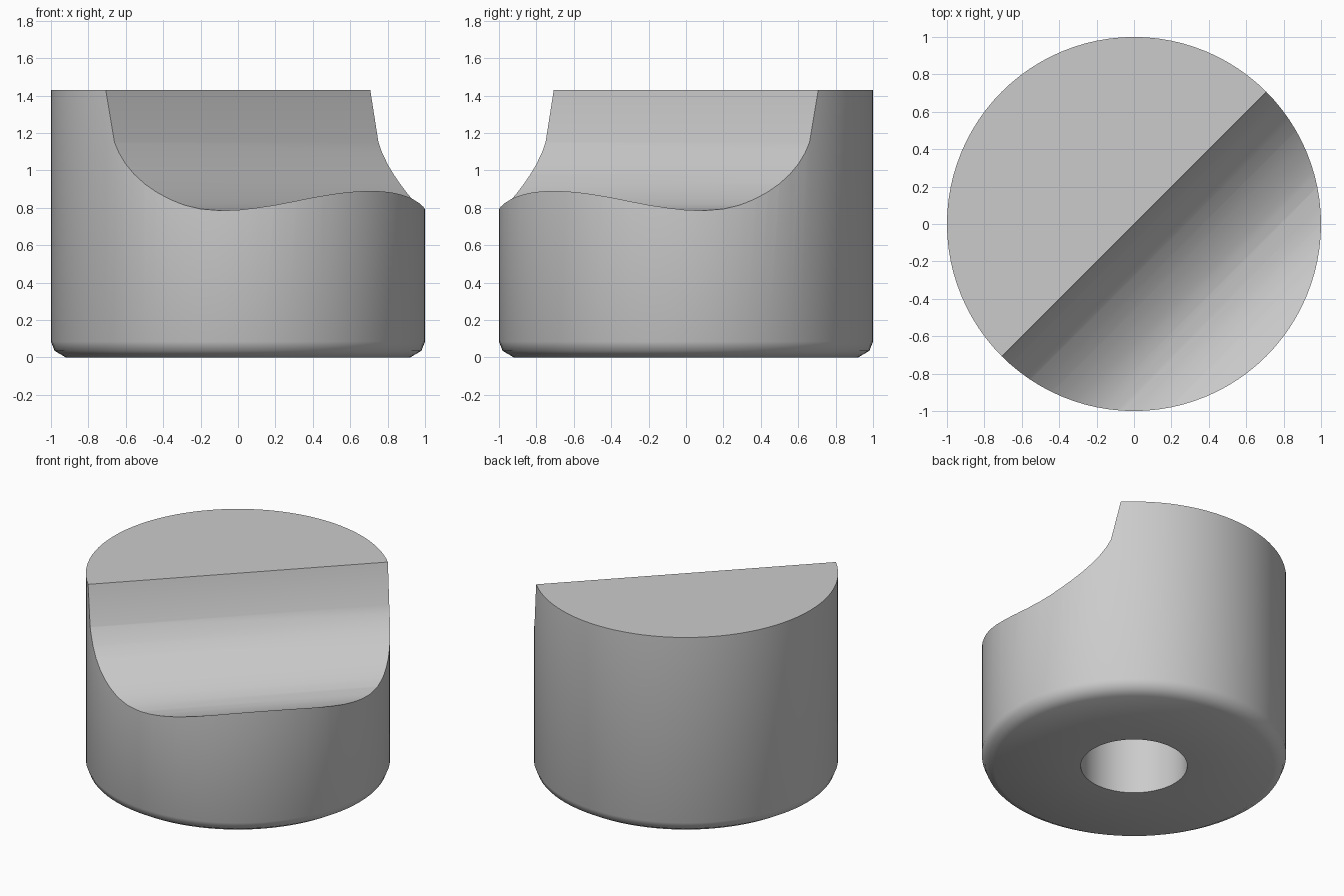
import bpy, bmesh, math
from mathutils import Matrix

if "Cube" in bpy.data.objects:
    bpy.data.objects.remove(bpy.data.objects["Cube"])

SEG = 96


def make_object(name, bm):
    bmesh.ops.recalc_face_normals(bm, faces=bm.faces)
    me = bpy.data.meshes.new(name)
    bm.to_mesh(me)
    bm.free()
    ob = bpy.data.objects.new(name, me)
    bpy.context.collection.objects.link(ob)
    return ob


# Round body with bevelled foot and blind shaft hole, lathed from one profile
profile = [(0.35, 0.7), (0.35, 0), (0.92, 0), (0.98, 0.035), (1, 0.085), (1, 1.43)]
bm = bmesh.new()
rings = []
for r, z in profile:
    rings.append([bm.verts.new((r * math.cos(2 * math.pi * i / SEG),
                                r * math.sin(2 * math.pi * i / SEG), z))
                  for i in range(SEG)])
for a, b in zip(rings, rings[1:]):
    for i in range(SEG):
        j = (i + 1) % SEG
        bm.faces.new((a[i], a[j], b[j], b[i]))
bm.faces.new(rings[0])
bm.faces.new(rings[-1])
body = make_object("round_body", bm)

# Scooped finger rest: section (distance toward front right, height)
scoop = [(-0.016, 1.5), (0.064, 1.15), (0.095, 1.094), (0.14, 1.035), (0.195, 0.98),
         (0.26, 0.928), (0.33, 0.883), (0.4, 0.846), (0.47, 0.816), (0.55, 0.794),
         (0.64, 0.785), (0.71, 0.789), (0.77, 0.799), (0.83, 0.814), (0.89, 0.836),
         (0.95, 0.864), (1.0, 0.89), (1.2, 1.02), (1.2, 1.5)]
bm = bmesh.new()
face = bm.faces.new([bm.verts.new((u, -1.5, z)) for u, z in scoop])
ext = bmesh.ops.extrude_face_region(bm, geom=[face], use_keep_orig=True)
bmesh.ops.translate(bm, vec=(0, 3, 0),
                    verts=[v for v in ext["geom"] if isinstance(v, bmesh.types.BMVert)])
bm.transform(Matrix.Rotation(math.radians(-45), 4, 'Z'))
cutter = make_object("scoop_cutter", bm)
cutter.hide_render = True

# Cut the scoop, then smooth the curved faces
mod = body.modifiers.new("scoop", 'BOOLEAN')
mod.operation = 'DIFFERENCE'
mod.solver = 'EXACT'
mod.object = cutter
bpy.context.view_layer.objects.active = body
bpy.ops.object.select_all(action='DESELECT')
body.select_set(True)
bpy.ops.object.modifier_apply(modifier=mod.name)
bpy.data.objects.remove(cutter)
bpy.ops.object.shade_smooth_by_angle(angle=math.radians(40))
